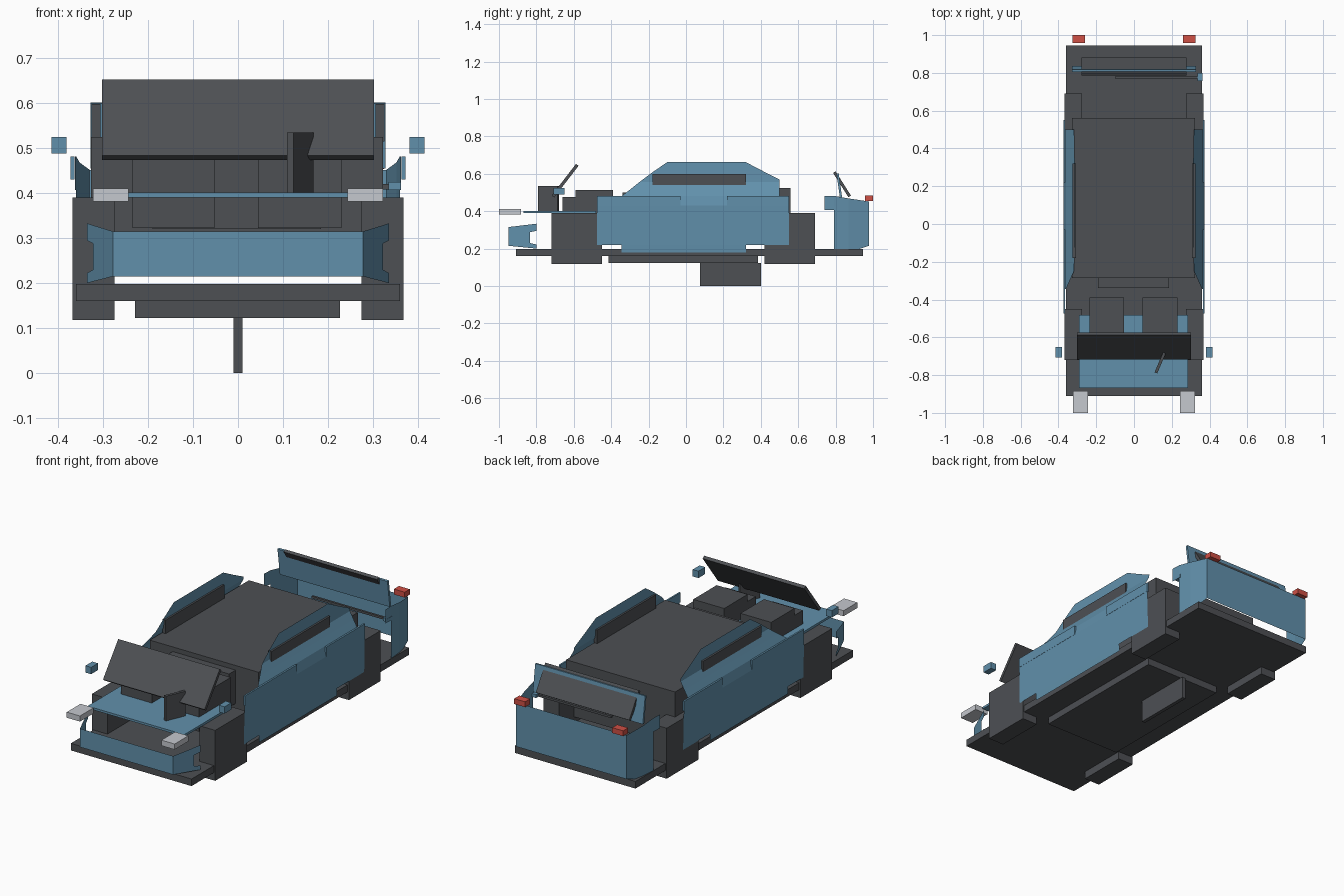
import bpy, math
from mathutils import Vector

if "Cube" in bpy.data.objects:
    bpy.data.objects.remove(bpy.data.objects["Cube"])


def material(name, rgb):
    m = bpy.data.materials.new(name)
    m.diffuse_color = (*rgb, 1)
    m.use_nodes = True
    m.node_tree.nodes["Principled BSDF"].inputs["Base Color"].default_value = m.diffuse_color
    return m


BLUE = material("blue paint", (0.12, 0.28, 0.41))
DARK = material("dark grey", (0.075, 0.08, 0.088))
GLASS = material("lamp white", (0.56, 0.58, 0.62))
RED = material("lamp red", (0.62, 0.08, 0.06))


def mesh(name, verts, faces, mat, mirror=False):
    me = bpy.data.meshes.new(name)
    me.from_pydata(verts, [], faces)
    me.materials.append(mat)
    ob = bpy.data.objects.new(name, me)
    bpy.context.collection.objects.link(ob)
    if mirror:
        mod = ob.modifiers.new("mirror", 'MIRROR')
        mod.use_mirror_merge = False
    return ob


def prism(name, outline, x0, x1, mat, mirror=False):
    """Outline in (y, z), counter-clockwise seen from +x, extruded along x."""
    n = len(outline)
    verts = [(x, y, z) for x in (x0, x1) for y, z in outline]
    faces = [tuple(reversed(range(n))), tuple(range(n, 2 * n))]
    faces += [(i, (i + 1) % n, n + (i + 1) % n, n + i) for i in range(n)]
    return mesh(name, verts, faces, mat, mirror)


def box(name, x, y, z, mat, mirror=False):
    return prism(name, [(y[0], z[0]), (y[1], z[0]), (y[1], z[1]), (y[0], z[1])],
                 x[0], x[1], mat, mirror)


def plank(name, a, b, half, thick, mat):
    """Tilted board between two (y, z) points."""
    d = (Vector(b) - Vector(a)).normalized() * thick
    off = Vector((d.y, -d.x))
    pts = [Vector(a), Vector(a) + off, Vector(b) + off, Vector(b)]
    return prism(name, [tuple(p) for p in pts], -half, half, mat)


# Chassis
box("floor_plate", (-.36, .36), (-.91, .945), (.16, .198), DARK)
box("under_tray", (-.229, .227), (-.415, .385), (.122, .16), DARK)
box("keel_fin", (-.01, .01), (.075, .40), (0, .122), DARK)
box("front_wheel_box", (.275, .368), (-.72, -.45), (.118, .39), DARK, True)
box("rear_wheel_box", (.275, .368), (.42, .69), (.118, .39), DARK, True)

# Cabin and seats
box("cabin_block", (-.327, .323), (-.285, .56), (.23, .525), DARK)
box("dashboard", (-.19, .185), (-.34, -.285), (.32, .50), DARK)
for name, x in (("left", (-.235, -.052)), ("right", (.045, .23))):
    box(name + "_seat_back", x, (-.59, -.39), (.323, .513), DARK)
    box(name + "_seat_base", x, (-.66, -.59), (.323, .475), DARK)

# Body side: bent sheet, rows of (z, x, y start, y end)
side_rows = [
    [(.18, .366, -.345, .32), (.22, .368, -.345, .32)],
    [(.22, .368, -.475, .55), (.43, .372, -.475, .55)],
    [(.43, .372, -.345, .50), (.48, .36, -.345, .50), (.515, .34, -.30, .50),
     (.555, .318, -.25, .50), (.57, .317, -.23, .50), (.615, .315, -.17, .41),
     (.662, .313, -.10, .32)],
]
verts, faces = [], []
for rows in side_rows:
    for i, (z, x, y0, y1) in enumerate(rows):
        k = len(verts)
        verts += [(x, y0, z), (x, y1, z)]
        if i:
            faces.append((k - 2, k - 1, k + 1, k))
mesh("body_side", verts, faces, BLUE, True)
box("front_belt_strip", (.364, .373), (-.475, -.03), (.43, .482), BLUE, True)
box("rear_belt_strip", (.364, .373), (.22, .55), (.43, .482), BLUE, True)
box("side_window", (.306, .326), (-.18, .32), (.515, .598), DARK, True)

# Front bumper: sheet wrapping around with notched ends
mesh("front_bumper_face",
     [(-.278, -.95, .215), (.278, -.95, .215), (.278, -.95, .315), (-.278, -.95, .315)],
     [(0, 1, 2, 3)], BLUE)


def wing_x(y):
    return .278 + (y + .95) / .15 * .058


wing = [(-.95, .215), (-.80, .2), (-.80, .222), (-.835, .23), (-.835, .288),
        (-.80, .295), (-.80, .333), (-.95, .315)]
mesh("front_bumper_wing", [(wing_x(y), y, z) for y, z in wing],
     [(0, 1, 2, 3), (0, 3, 4, 7), (4, 5, 6, 7)], BLUE, True)

# Rear bumper: sheet with side wings and forward tabs
mesh("rear_bumper_face",
     [(.33, .978, .215), (-.33, .978, .215), (-.33, .978, .452), (.33, .978, .452)],
     [(0, 1, 2, 3)], BLUE)
mesh("rear_bumper_wing",
     [(.36, .79, .18), (.352, .87, .18), (.33, .978, .215), (.33, .978, .452),
      (.352, .87, .468), (.36, .79, .482), (.362, .74, .482), (.362, .74, .407),
      (.36, .79, .407)],
     [(0, 1, 4, 5, 8), (1, 2, 3, 4), (8, 5, 6, 7)], BLUE, True)

# Bonnet sheet, raised windscreen and its prop
box("bonnet", (-.29, .287), (-.868, -.482), (.39, .402), BLUE)
plank("windscreen", (-.718, .484), (-.588, .653), .303, .017, DARK)
d = Vector((.045, .105, 0))
s = Vector((.007, -.003, 0))
base = Vector((.109, -.785, 0))
corners = [base, base + 2 * s, base + 2 * s + d, base + d]
mesh("windscreen_prop",
     [(p.x, p.y, z) for z in (.402, .535) for p in corners],
     [(3, 2, 1, 0), (4, 5, 6, 7)] + [(i, (i + 1) % 4, 4 + (i + 1) % 4, 4 + i) for i in range(4)],
     DARK)

# Rear panel, hatch glass and slat
plank("rear_panel", (.825, .455), (.805, .60), .328, .012, BLUE)
plank("hatch_glass", (.882, .483), (.80, .613), .279, -.016, DARK)
box("rear_slat", (-.10, .335), (.77, .782), (.408, .42), DARK)
box("slat_mount", (.335, .362), (.757, .80), (.407, .425), BLUE)

# Mirrors and lamps
box("mirror", (.381, .415), (-.708, -.65), (.488, .525), BLUE, True)
box("headlight", (.243, .322), (-1.0, -.883), (.381, .411), GLASS, True)
box("tail_light", (.26, .325), (.957, 1.0), (.454, .483), RED, True)
